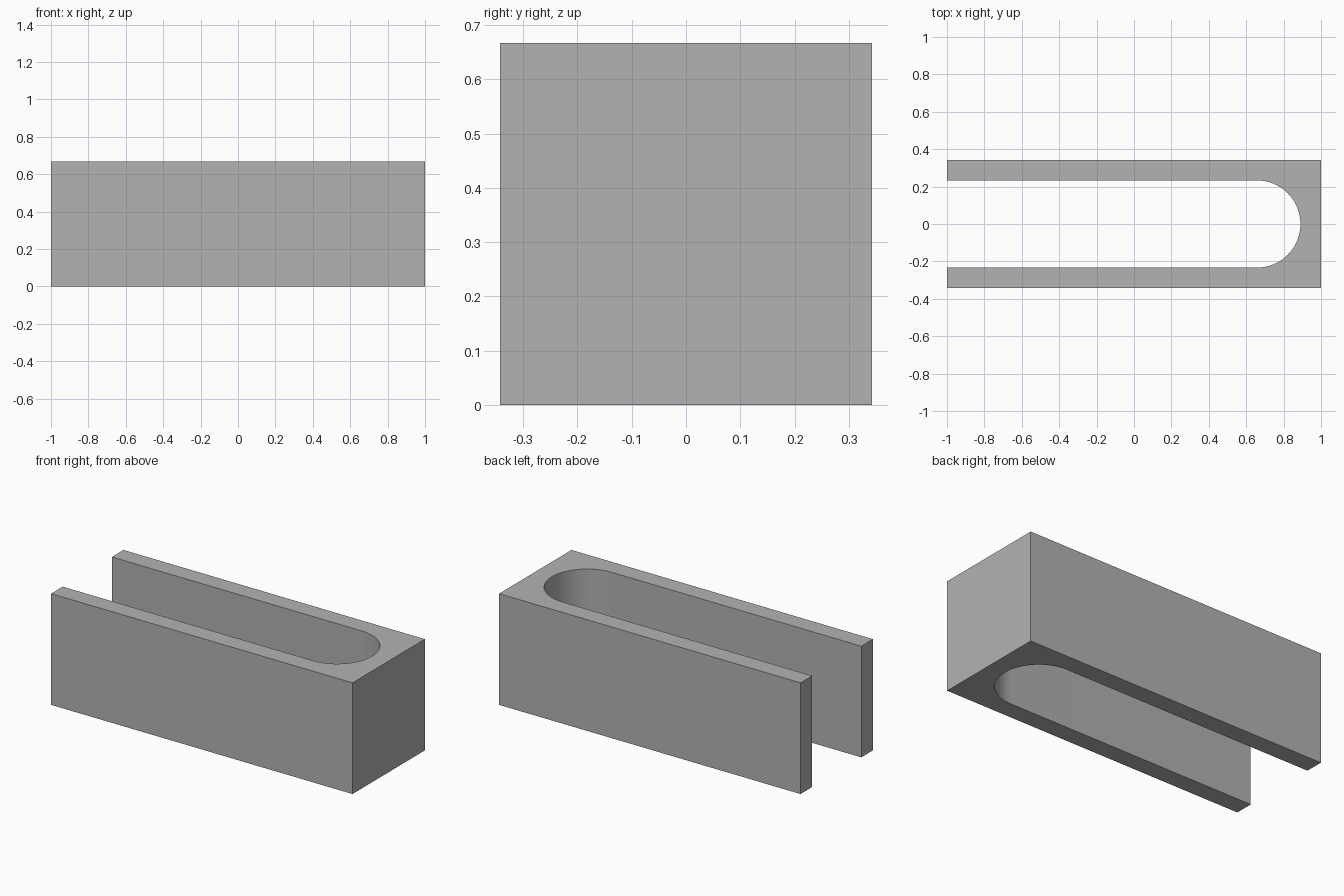
import bpy
import bmesh
from math import cos, sin, pi

cube = bpy.data.objects.get("Cube")
if cube:
    bpy.data.objects.remove(cube, do_unlink=True)

HALF_LENGTH, HALF_WIDTH, HEIGHT = 1.0, 0.343, 0.667
RADIUS, ARC_X, SEGMENTS = 0.233, 0.657, 48

# Plain grey material
grey = bpy.data.materials.new("plain_grey")
grey.use_nodes = True
colour = (0.45, 0.45, 0.45, 1)
grey.diffuse_color = colour
grey.node_tree.nodes["Principled BSDF"].inputs["Base Color"].default_value = colour

# U-shaped outline: outer rectangle, then the round-ended slot
outline = [(-HALF_LENGTH, -HALF_WIDTH), (HALF_LENGTH, -HALF_WIDTH),
           (HALF_LENGTH, HALF_WIDTH), (-HALF_LENGTH, HALF_WIDTH),
           (-HALF_LENGTH, RADIUS)]
for i in range(SEGMENTS + 1):
    angle = pi / 2 - pi * i / SEGMENTS
    outline.append((ARC_X + RADIUS * cos(angle), RADIUS * sin(angle)))
outline.append((-HALF_LENGTH, -RADIUS))

# Extrude the outline into the block
bm = bmesh.new()
base = bm.faces.new([bm.verts.new((x, y, 0)) for x, y in outline])
top = bmesh.ops.extrude_face_region(bm, geom=[base], use_keep_orig=True)
top_verts = [g for g in top["geom"] if isinstance(g, bmesh.types.BMVert)]
bmesh.ops.translate(bm, verts=top_verts, vec=(0, 0, HEIGHT))
bmesh.ops.recalc_face_normals(bm, faces=bm.faces)

mesh = bpy.data.meshes.new("slotted_block")
bm.to_mesh(mesh)
bm.free()
mesh.materials.append(grey)
block = bpy.data.objects.new("slotted_block", mesh)
bpy.context.collection.objects.link(block)

# Smooth slot end with sharp edges kept
bpy.ops.object.select_all(action="DESELECT")
block.select_set(True)
bpy.context.view_layer.objects.active = block
bpy.ops.object.shade_smooth_by_angle(angle=pi / 6)
